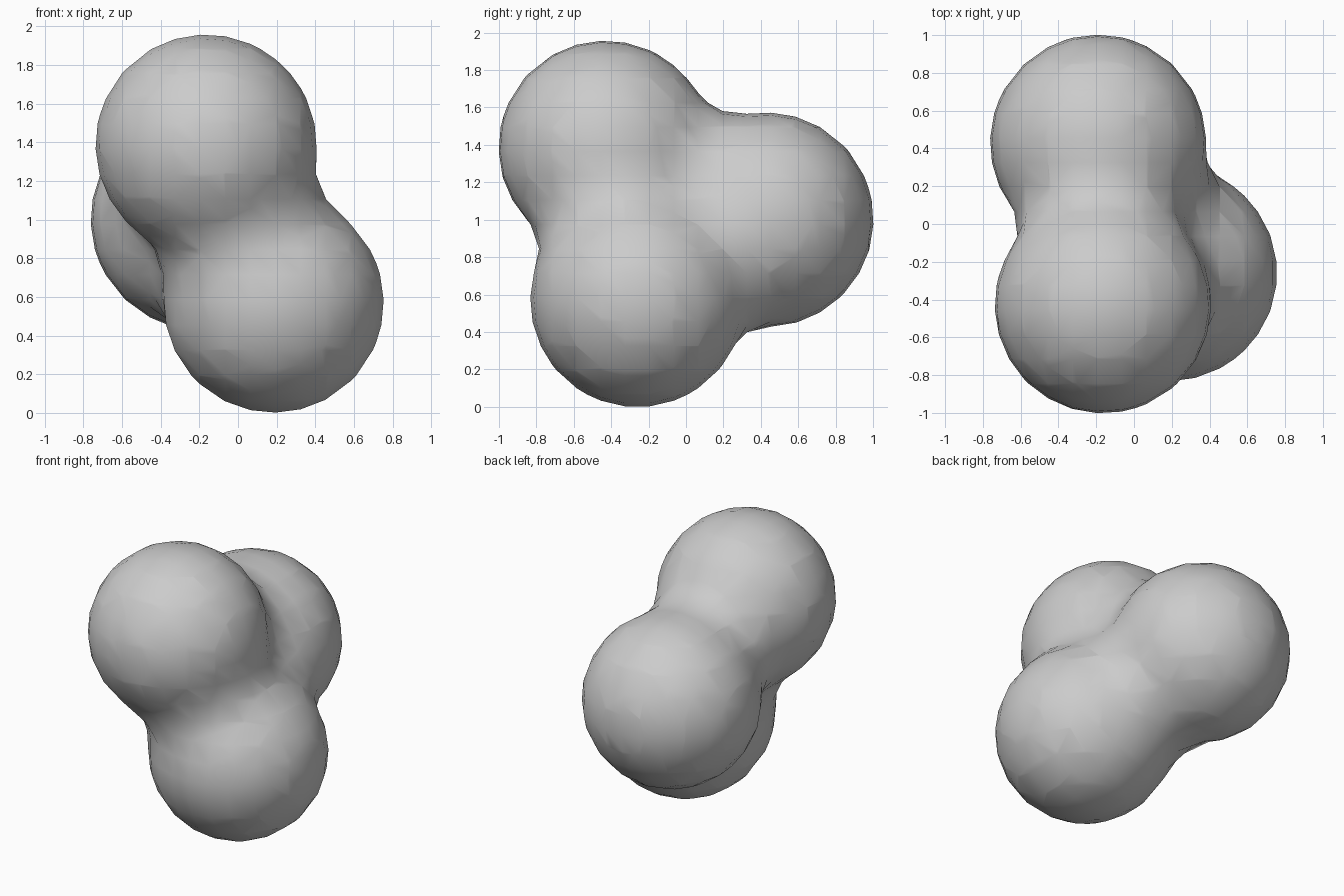
import bpy

if "Cube" in bpy.data.objects:
    bpy.data.objects.remove(bpy.data.objects["Cube"])

# three equal blobs that melt into each other: upper front, lower, rear
CENTRES = [(-0.165, -0.43, 1.385), (0.185, -0.26, 0.57), (-0.19, 0.43, 1.0)]

meta = bpy.data.metaballs.new("blob_cluster")
meta.resolution = meta.render_resolution = 0.13
meta.threshold = 0.6
for centre in CENTRES:
    ball = meta.elements.new(type='BALL')
    ball.co = centre
    ball.radius = 0.853
    ball.stiffness = 3.6

obj = bpy.data.objects.new("blob_cluster", meta)
bpy.context.collection.objects.link(obj)

# turn the metaballs into a smooth mesh
bpy.ops.object.select_all(action='DESELECT')
obj.select_set(True)
bpy.context.view_layer.objects.active = obj
bpy.context.view_layer.update()
bpy.ops.object.convert(target='MESH')
mesh_obj = bpy.context.view_layer.objects.active
mesh_obj.name = "blob_cluster"
bpy.ops.object.shade_smooth()
